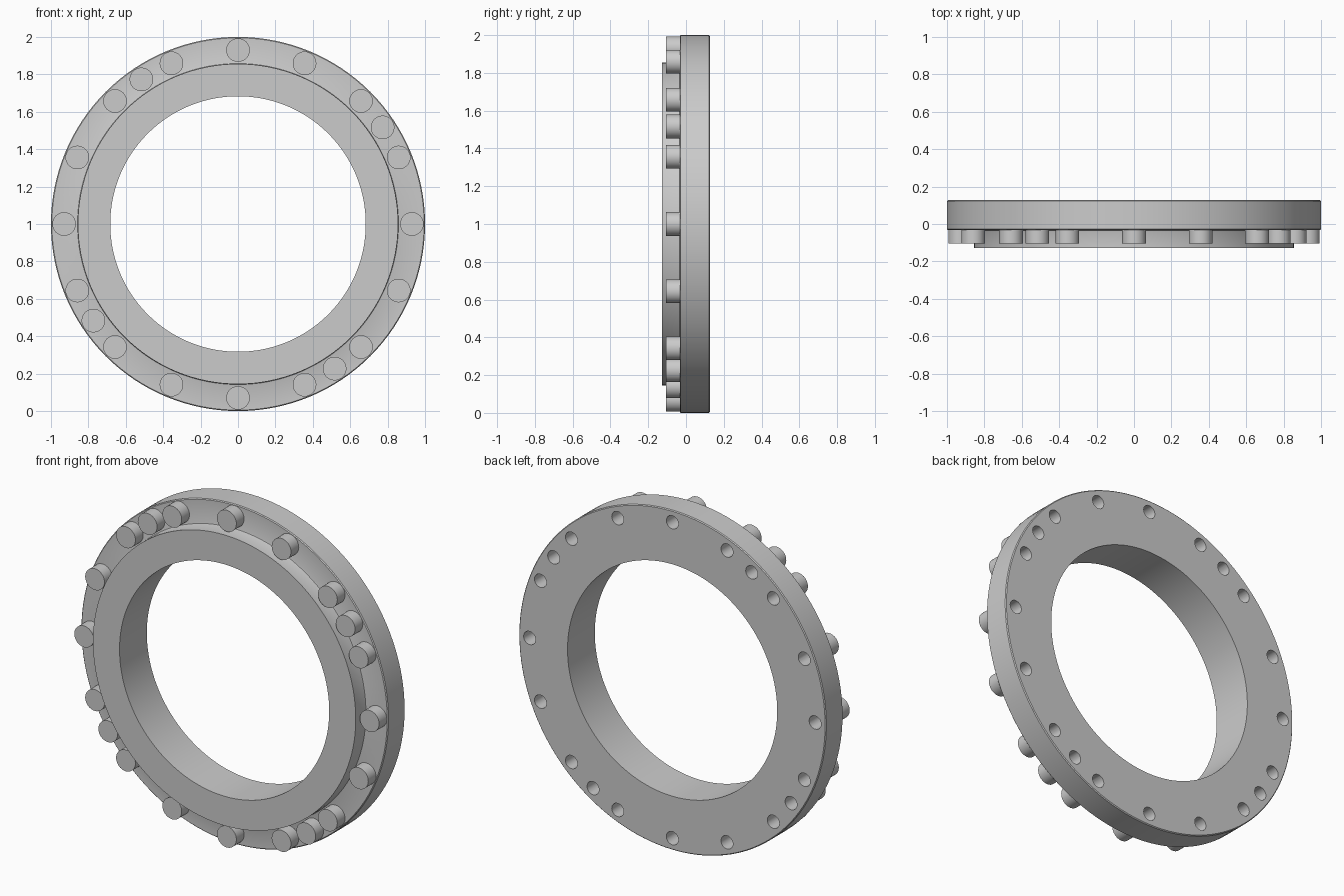
import bpy, bmesh, math
from mathutils import Matrix, Vector

if "Cube" in bpy.data.objects:
    bpy.data.objects.remove(bpy.data.objects["Cube"], do_unlink=True)

# Single plain metal colour
metal = bpy.data.materials.new("plain_grey_metal")
metal.use_nodes = True
grey = (0.6, 0.6, 0.6, 1)
metal.diffuse_color = grey
metal.node_tree.nodes["Principled BSDF"].inputs["Base Color"].default_value = grey

CENTRE = Vector((0, 0, 1))
BACK, FLANGE, PIN, FRONT = 0.127, -0.033, -0.105, -0.127
BOLT_CIRCLE = 0.93

# Sixteen even stations plus one extra per quarter turn
angles = [i * 22.5 for i in range(16)] + [33.75 + i * 90 for i in range(4)]


def make_object(name, bm):
    bmesh.ops.recalc_face_normals(bm, faces=bm.faces)
    mesh = bpy.data.meshes.new(name)
    bm.to_mesh(mesh)
    bm.free()
    mesh.materials.append(metal)
    obj = bpy.data.objects.new(name, mesh)
    bpy.context.collection.objects.link(obj)
    return obj


def smooth(obj):
    bpy.ops.object.select_all(action='DESELECT')
    obj.select_set(True)
    bpy.context.view_layer.objects.active = obj
    bpy.ops.object.shade_smooth_by_angle(angle=math.radians(30))


def lathe(name, profile, steps=128):
    """Spin a closed (radius, y) profile about the ring axis."""
    bm = bmesh.new()
    verts = [bm.verts.new((r, y, 1)) for r, y in profile]
    edges = [bm.edges.new((a, b)) for a, b in zip(verts, verts[1:] + verts[:1])]
    bmesh.ops.spin(bm, geom=verts + edges, cent=CENTRE, axis=(0, 1, 0),
                   angle=math.tau, steps=steps, use_merge=True)
    bmesh.ops.remove_doubles(bm, verts=bm.verts, dist=1e-5)
    return make_object(name, bm)


def bolt_circle(name, radius, y0, y1):
    """Cylinders along y at every station."""
    bm = bmesh.new()
    for a in map(math.radians, angles):
        place = Vector((math.cos(a) * BOLT_CIRCLE, (y0 + y1) / 2,
                        1 + math.sin(a) * BOLT_CIRCLE))
        bmesh.ops.create_cone(
            bm, cap_ends=True, segments=32, radius1=radius, radius2=radius,
            depth=y1 - y0,
            matrix=Matrix.Translation(place) @ Matrix.Rotation(math.pi / 2, 4, 'X'))
    return make_object(name, bm)


# Flange with raised collar, small fillet at its foot and eased rims
c = 0.005
ring = lathe("flange_ring", [
    (0.683, BACK), (1 - c, BACK), (1, BACK - c), (1, FLANGE + c),
    (1 - c, FLANGE), (0.863, FLANGE), (0.858, FLANGE - 0.002),
    (0.856, FLANGE - 0.007), (0.856, FRONT), (0.683, FRONT)])

# Holes drilled from the back, closed by the pins in front
cutter = bolt_circle("hole_cutter", 0.039, FLANGE - 0.02, BACK + 0.05)
cutter.hide_render = True
cut = ring.modifiers.new("holes", 'BOOLEAN')
cut.object, cut.operation, cut.solver = cutter, 'DIFFERENCE', 'EXACT'
bpy.context.view_layer.objects.active = ring
bpy.ops.object.modifier_apply(modifier=cut.name)
bpy.data.objects.remove(cutter, do_unlink=True)
smooth(ring)

# Round pins on the front of the flange
pins = bolt_circle("front_pins", 0.063, PIN, FLANGE)
smooth(pins)
